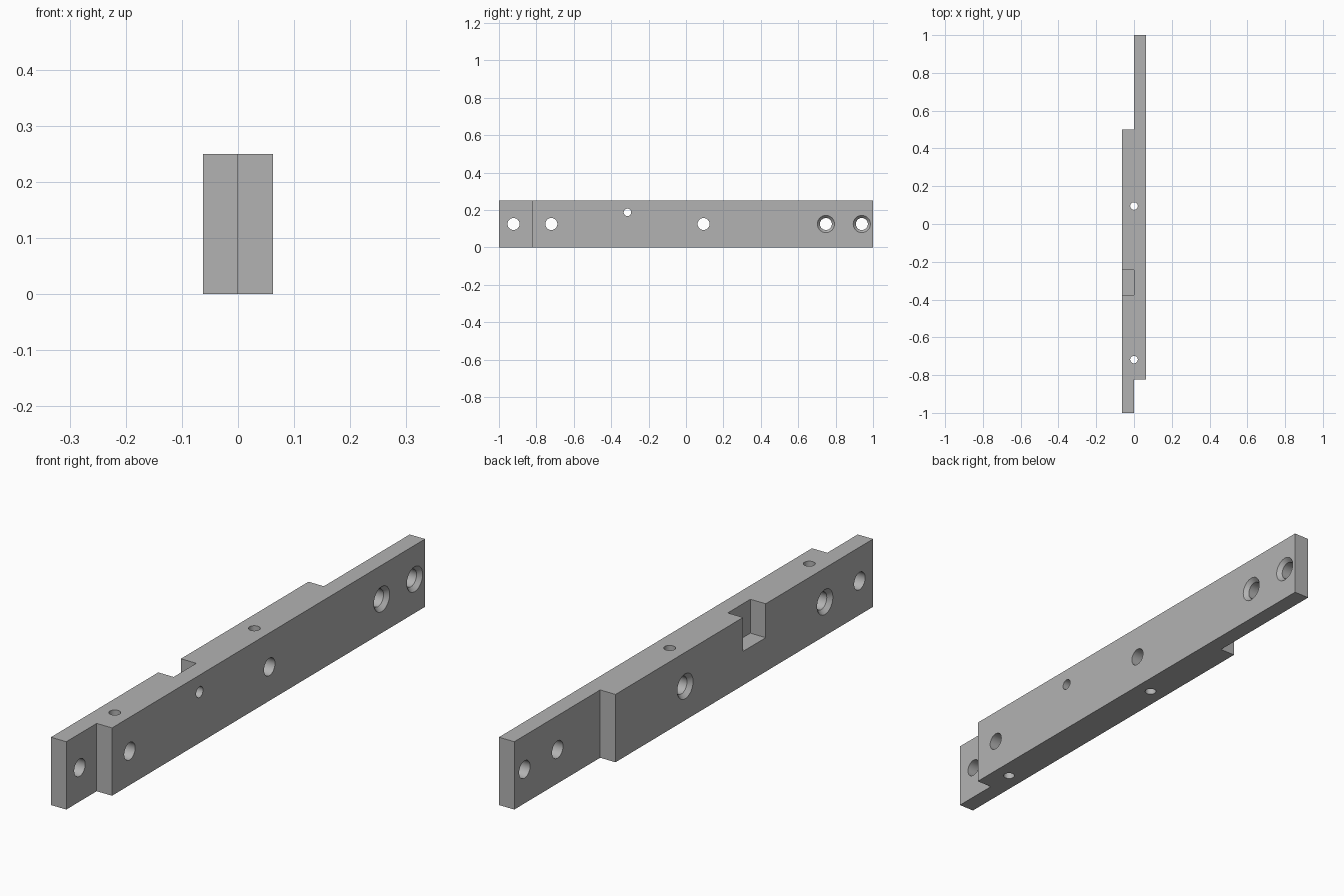
import bpy, bmesh
from math import pi
from mathutils import Matrix, Vector

cube = bpy.data.objects.get("Cube")
if cube:
    bpy.data.objects.remove(cube, do_unlink=True)

HALF, HEIGHT, MID = 0.0625, 0.25, 0.125
BORE, FLARE, PIN, SINK = 0.032, 0.046, 0.02, 0.015

grey = bpy.data.materials.new("plain grey")
grey.use_nodes = True
color = (0.45, 0.45, 0.45, 1)
grey.diffuse_color = color
grey.node_tree.nodes["Principled BSDF"].inputs["Base Color"].default_value = color


def add_object(name, bm):
    bmesh.ops.recalc_face_normals(bm, faces=bm.faces[:])
    mesh = bpy.data.meshes.new(name)
    bm.to_mesh(mesh)
    bm.free()
    mesh.materials.append(grey)
    obj = bpy.data.objects.new(name, mesh)
    bpy.context.collection.objects.link(obj)
    return obj


def extruded(name, outline, bottom, top):
    bm = bmesh.new()
    face = bm.faces.new([bm.verts.new((x, y, bottom)) for x, y in outline])
    geom = bmesh.ops.extrude_face_region(bm, geom=[face])["geom"]
    verts = [g for g in geom if isinstance(g, bmesh.types.BMVert)]
    bmesh.ops.translate(bm, verts=verts, vec=(0, 0, top - bottom))
    return add_object(name, bm)


def lathe(name, profile, axis, centre, sides=48):
    """Solid of revolution from (radius, distance along axis) points."""
    bm = bmesh.new()
    turn = Vector((0, 0, 1)).rotation_difference(Vector(axis)).to_matrix().to_4x4()
    place = Matrix.Translation(centre) @ turn
    rings = []
    for radius, dist in profile:
        ring = bmesh.ops.create_circle(bm, segments=sides, radius=radius,
                                       matrix=place @ Matrix.Translation((0, 0, dist)))
        rings.append(ring["verts"])
    for a, b in zip(rings, rings[1:]):
        for i in range(sides):
            j = (i + 1) % sides
            bm.faces.new((a[i], a[j], b[j], b[i]))
    bm.faces.new(rings[0])
    bm.faces.new(rings[-1])
    return add_object(name, bm)


def cut(target, cutter):
    mod = target.modifiers.new("cut", 'BOOLEAN')
    mod.operation, mod.solver, mod.object = 'DIFFERENCE', 'EXACT', cutter
    bpy.context.view_layer.objects.active = target
    bpy.ops.object.modifier_apply(modifier=mod.name)
    bpy.data.objects.remove(cutter, do_unlink=True)


# Bar stepped at both ends
bar = extruded("stepped_bar", [(-HALF, -1), (0, -1), (0, -0.823), (HALF, -0.823),
                               (HALF, 1), (0, 1), (0, 0.5), (-HALF, 0.5)], 0, HEIGHT)

# Square pocket open at the top of the right side
cut(bar, extruded("pocket_cutter", [(-0.1, -0.375), (0, -0.375),
                                    (0, -0.243), (-0.1, -0.243)], MID, 0.3))

# Plain cross holes
for y, z, r in ((-0.922, MID, BORE), (-0.313, 0.1875, PIN)):
    cut(bar, lathe("hole_cutter", [(r, -0.1), (r, 0.1)], (1, 0, 0), (0, y, z)))

# Countersunk cross holes, flared on the side given by its sign
slope = (FLARE - BORE) / SINK
sunk = [(BORE, -0.1), (BORE, HALF - SINK), (FLARE + 0.01 * slope, HALF + 0.01)]
for y, side in ((-0.72, -1), (0.094, -1), (0.748, 1), (0.94, 1)):
    cut(bar, lathe("countersink_cutter", sunk, (side, 0, 0), (0, y, MID)))

# Vertical pin holes
for y in (-0.718, 0.095):
    cut(bar, lathe("pin_cutter", [(PIN, -0.2), (PIN, 0.2)], (0, 0, 1), (0, y, MID)))

# Smooth bores with crisp edges
bpy.ops.object.select_all(action='DESELECT')
bar.select_set(True)
bpy.context.view_layer.objects.active = bar
bpy.ops.object.shade_smooth_by_angle(angle=pi / 6)
